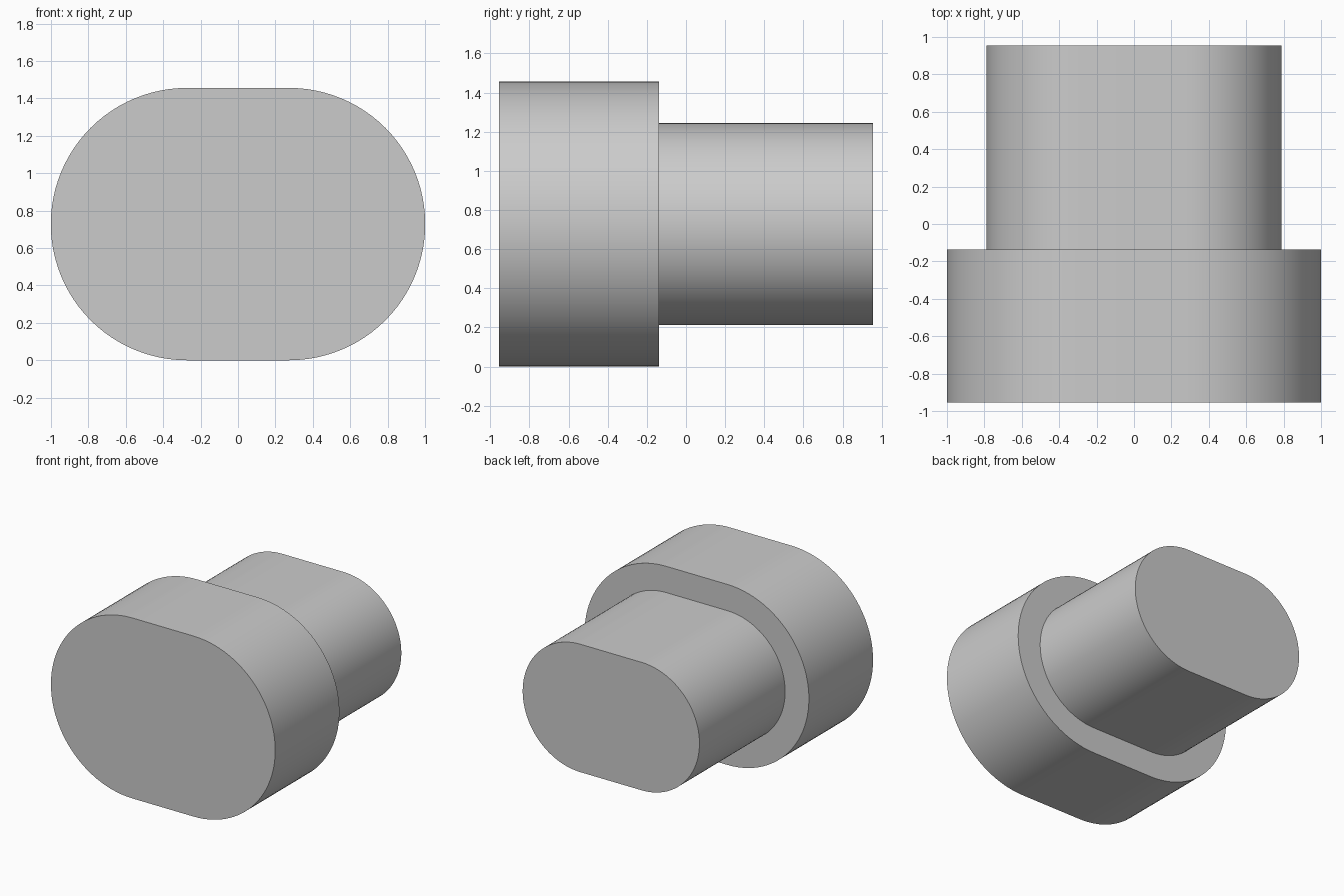
import bpy, bmesh, math

if "Cube" in bpy.data.objects:
    bpy.data.objects.remove(bpy.data.objects["Cube"])

grey = bpy.data.materials.new("plain grey")
grey.diffuse_color = (0.6, 0.6, 0.6, 1)
grey.use_nodes = True
grey.node_tree.nodes["Principled BSDF"].inputs["Base Color"].default_value = grey.diffuse_color

CENTRE_Z = 0.728   # shared axis height
HALF_FLAT = 0.273  # half length of the flat top and bottom
SEG = 48           # segments per rounded end


def slot_prism(name, radius, y0, y1):
    """Stadium outline in xz, extruded along y."""
    bm = bmesh.new()
    verts = []
    for side, start in ((1, -math.pi / 2), (-1, math.pi / 2)):
        for i in range(SEG + 1):
            a = start + math.pi * i / SEG
            verts.append(bm.verts.new((side * HALF_FLAT + radius * math.cos(a), y0,
                                       CENTRE_Z + radius * math.sin(a))))
    face = bm.faces.new(verts)
    out = bmesh.ops.extrude_face_region(bm, geom=[face], use_keep_orig=True)
    moved = [g for g in out["geom"] if isinstance(g, bmesh.types.BMVert)]
    bmesh.ops.translate(bm, verts=moved, vec=(0, y1 - y0, 0))
    bmesh.ops.recalc_face_normals(bm, faces=bm.faces)
    mesh = bpy.data.meshes.new(name)
    bm.to_mesh(mesh)
    bm.free()
    mesh.materials.append(grey)
    obj = bpy.data.objects.new(name, mesh)
    bpy.context.collection.objects.link(obj)
    bpy.ops.object.select_all(action='DESELECT')
    obj.select_set(True)
    bpy.context.view_layer.objects.active = obj
    bpy.ops.object.shade_smooth_by_angle(angle=math.radians(30))


# Wide front head and narrower rear shank
slot_prism("head", 0.728, -0.955, -0.137)
slot_prism("shank", 0.516, -0.137, 0.955)
